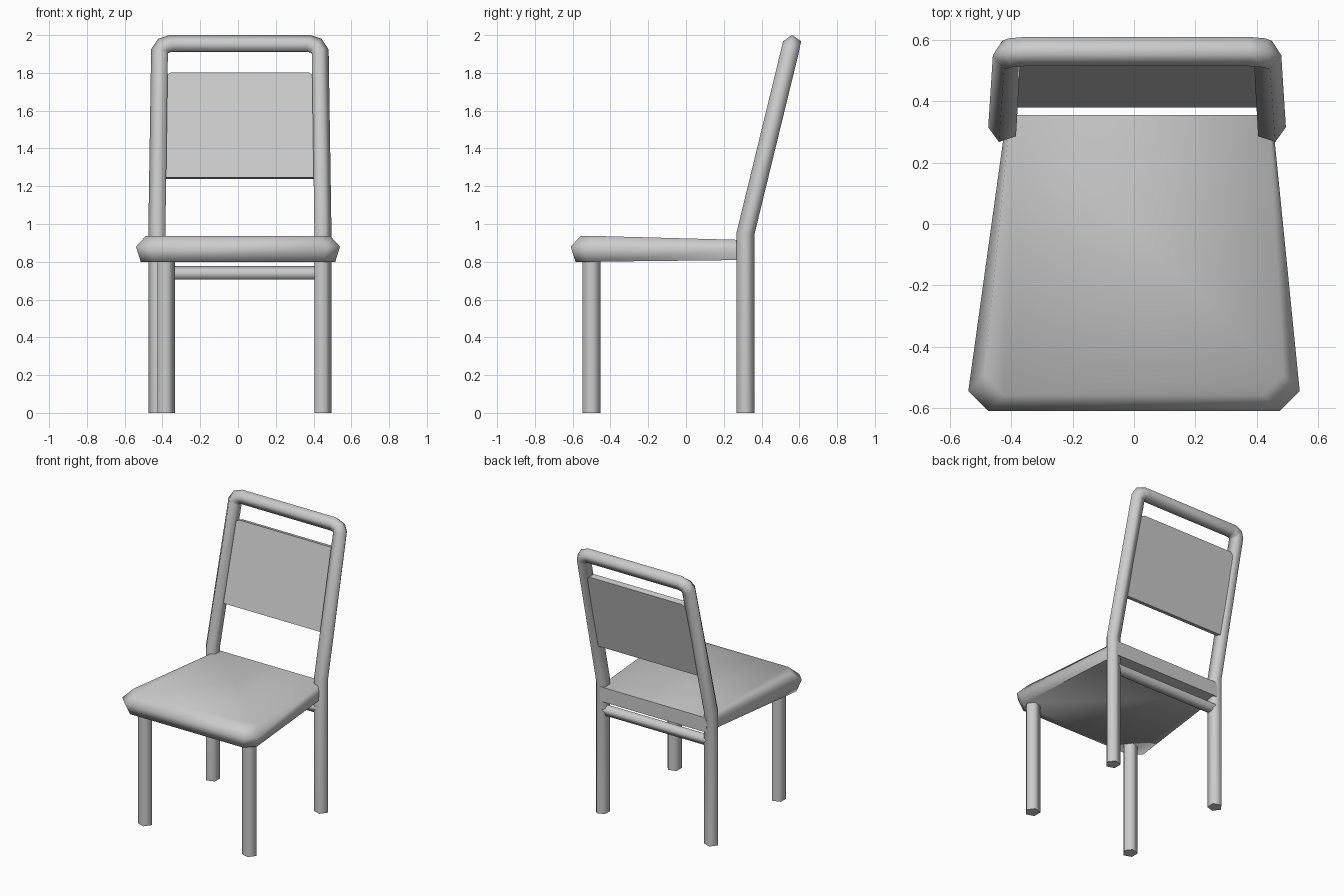
import bpy, bmesh
from math import sin, cos, tau, radians
from mathutils import Vector

if "Cube" in bpy.data.objects:
    bpy.data.objects.remove(bpy.data.objects["Cube"])

grey = bpy.data.materials.new("plain grey")
grey.use_nodes = True
colour = (0.6, 0.6, 0.6, 1)
grey.diffuse_color = colour
grey.node_tree.nodes["Principled BSDF"].inputs["Base Color"].default_value = colour


def finish(name, bm):
    bmesh.ops.recalc_face_normals(bm, faces=bm.faces)
    mesh = bpy.data.meshes.new(name)
    bm.to_mesh(mesh)
    bm.free()
    mesh.materials.append(grey)
    obj = bpy.data.objects.new(name, mesh)
    bpy.context.collection.objects.link(obj)
    bpy.ops.object.select_all(action='DESELECT')
    obj.select_set(True)
    bpy.context.view_layer.objects.active = obj
    bpy.ops.object.shade_smooth_by_angle(angle=radians(75))
    return obj


def loft(name, rings):
    """Skin equal-sized closed rings and cap both ends."""
    bm = bmesh.new()
    rows = [[bm.verts.new(p) for p in ring] for ring in rings]
    for a, b in zip(rows, rows[1:]):
        for i in range(len(a)):
            j = (i + 1) % len(a)
            bm.faces.new((a[i], a[j], b[j], b[i]))
    bm.faces.new(rows[0])
    bm.faces.new(rows[-1])
    return finish(name, bm)


def tube(name, path, r):
    """Five-sided tube whose ridge points to the outside of the path."""
    pts = [Vector(p) for p in path]
    rings = []
    for i, p in enumerate(pts):
        before = p - pts[i - 1] if i else pts[1] - p
        after = pts[i + 1] - p if i + 1 < len(pts) else before
        t = (before.normalized() + after.normalized()).normalized()
        side = Vector((0, 1, 0))
        side = (side - t * side.dot(t)).normalized()
        out = side.cross(t)
        rings.append([p + r * (out * cos(tau * k / 5) + side * sin(tau * k / 5))
                      for k in range(5)])
    return loft(name, rings)


# Bent frame: both back legs, uprights and top rail in one tube
MID = 0.01
half = [(0.435, 0.315, 0), (0.435, 0.315, 0.95), (0.422, 0.55, 1.91),
        (0.403, 0.558, 1.94), (0.362, 0.562, 1.952)]
frame_path = [(MID + x, y, z) for x, y, z in half]
frame_path += [(MID - x, y, z) for x, y, z in reversed(half)]
tube("back_frame", frame_path, 0.05)

# Front legs
for name, x in (("front_leg_left", 0.445), ("front_leg_right", -0.385)):
    tube(name, [(x, -0.5, 0), (x, -0.5, 0.82)], 0.051)

# Rung between the back legs
tube("back_rung", [(0.44, 0.315, 0.738), (-0.42, 0.315, 0.738)], 0.039)


# Tapered cushion seat: bottom, widest and top outlines
def outline(inset, back_inset, z_front, z_back):
    w, f = 0.54 - inset, -0.61 + inset
    c = 0.065
    return [(-w, f + c, z_front), (c - w, f, z_front), (w - c, f, z_front),
            (w, f + c, z_front), (0.45 - back_inset, 0.355, z_back),
            (back_inset - 0.415, 0.355, z_back)]


loft("seat", [outline(0.025, 0.005, 0.80, 0.81),
              outline(0, 0, 0.88, 0.87),
              outline(0.052, 0.012, 0.937, 0.914)])

# Leaning back panel with clipped top corners
shape = [(-0.395, 0), (0.395, 0), (0.395, 0.55), (0.365, 0.572), (-0.365, 0.572),
         (-0.395, 0.55)]
up = Vector((0, 0.238, 0.971))
depth = Vector((0, 0.971, -0.238))
base = Vector((MID, 0.38, 1.247))
loft("back_panel", [[base + Vector((x, 0, 0)) + up * h + depth * d for x, h in shape]
                    for d in (0, 0.04)])
